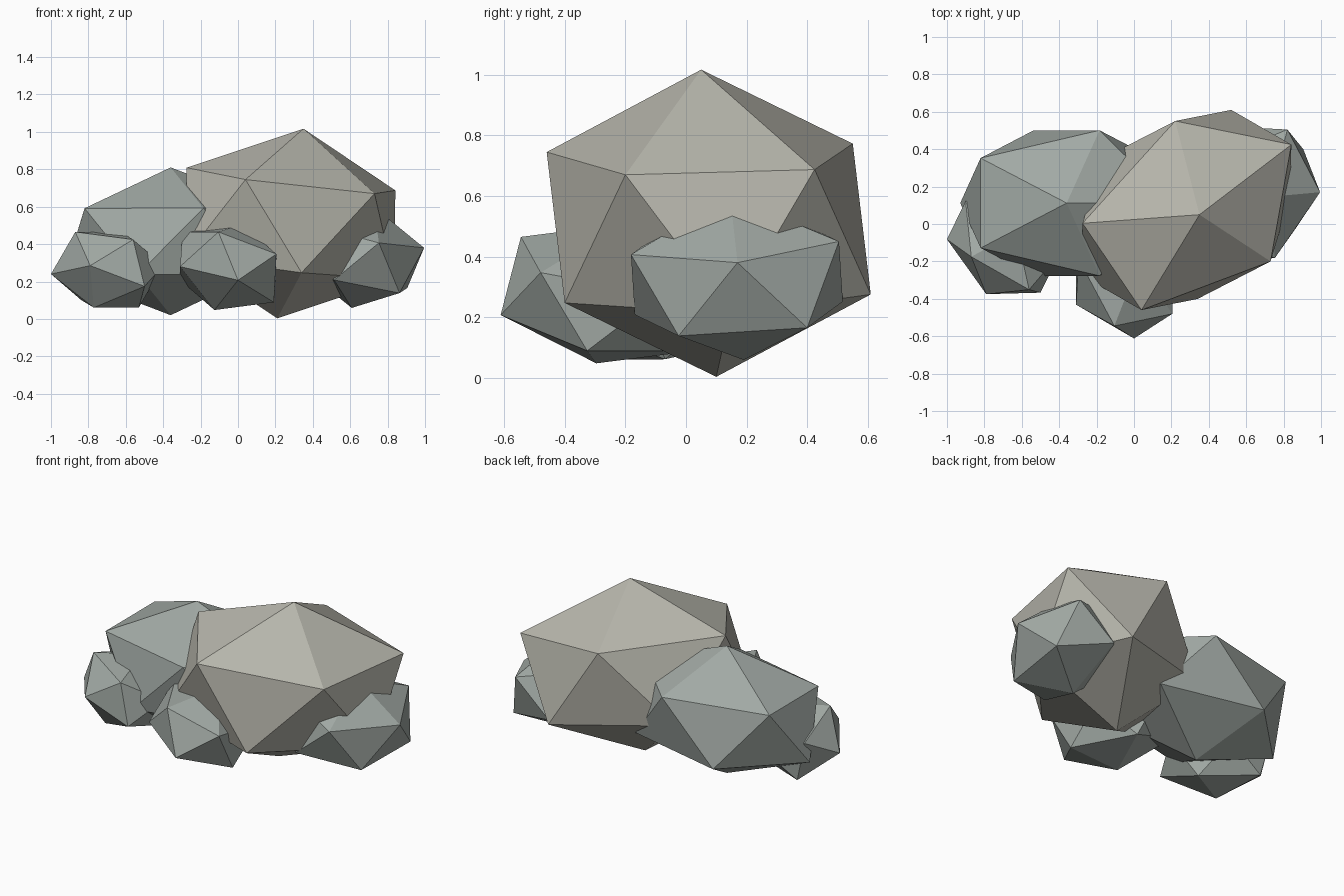
import bpy, bmesh
from mathutils import Matrix, Vector

if "Cube" in bpy.data.objects:
    bpy.data.objects.remove(bpy.data.objects["Cube"])


def material(name, rgb):
    m = bpy.data.materials.new(name)
    m.diffuse_color = (*rgb, 1)
    m.use_nodes = True
    m.node_tree.nodes["Principled BSDF"].inputs["Base Color"].default_value = m.diffuse_color
    return m


warm = material("warm_stone", (0.47, 0.465, 0.41))
cool = material("cool_stone", (0.36, 0.40, 0.375))


def columns(a, b, c):
    return Matrix((a, b, c)).transposed()


def rock(name, centre, a, b, c, mat):
    """Stretched, turned 20-sided stone; a, b, c are the corners of one facet relative to the centre."""
    bm = bmesh.new()
    bmesh.ops.create_icosphere(bm, subdivisions=1, radius=1)
    bm.faces.ensure_lookup_table()
    facet = [v.co.copy() for v in bm.faces[0].verts]
    shape = columns(a, b, c) @ columns(*facet).inverted()
    for v in bm.verts:
        v.co = shape @ v.co
    bmesh.ops.recalc_face_normals(bm, faces=bm.faces)
    mesh = bpy.data.meshes.new(name)
    bm.to_mesh(mesh)
    bm.free()
    mesh.materials.append(mat)
    ob = bpy.data.objects.new(name, mesh)
    ob.location = Vector(centre)
    bpy.context.collection.objects.link(ob)


# Main boulder
rock("large_boulder", (0.28, 0.075, 0.51),
     (0.07, -0.025, 0.507), (-0.24, -0.535, 0.235), (0.45, -0.275, 0.16), warm)
# Second boulder on the left
rock("medium_boulder", (-0.36, 0.112, 0.415),
     (0, 0, 0.395), (0.176, -0.389, 0.177), (0.569, 0, 0.177), cool)
# Small stones around the base
rock("left_stone", (-0.70, -0.122, 0.263),
     (-0.09, -0.253, 0.022), (-0.17, -0.053, 0.202), (-0.30, 0.04, -0.023), cool)
rock("front_stone", (-0.052, -0.257, 0.277),
     (0.052, -0.355, -0.07), (-0.053, -0.288, 0.188), (0.257, -0.223, 0.07), cool)
rock("right_stone", (0.667, 0.168, 0.329),
     (0.328, 0.002, 0.051), (0.153, 0.337, 0.121), (0.238, 0.232, -0.164), cool)
